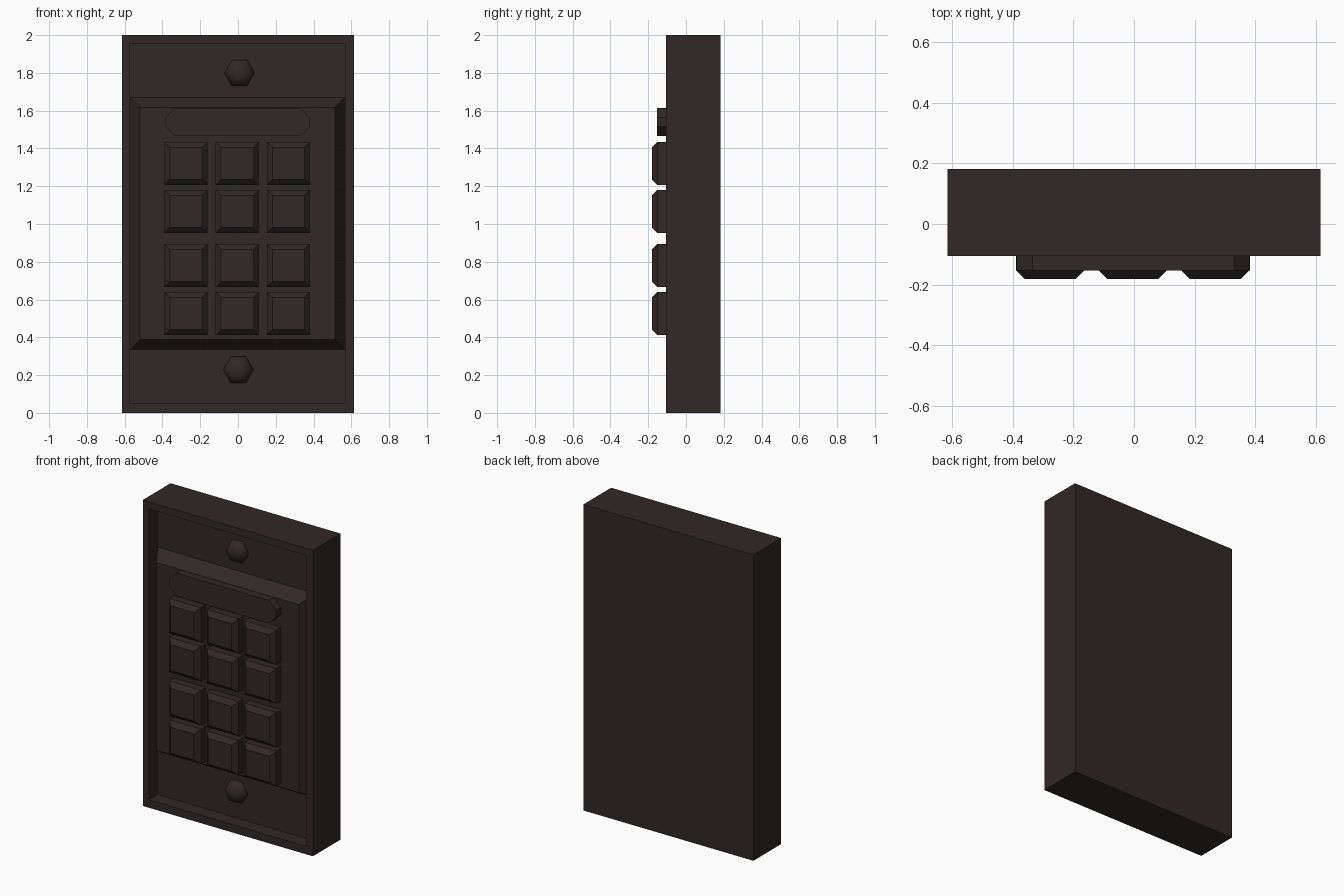
import bpy, bmesh, math
from mathutils import Matrix

if "Cube" in bpy.data.objects:
    bpy.data.objects.remove(bpy.data.objects["Cube"])

mat = bpy.data.materials.new("dark brown")
mat.diffuse_color = (0.031, 0.021, 0.020, 1)
mat.use_nodes = True
mat.node_tree.nodes["Principled BSDF"].inputs["Base Color"].default_value = mat.diffuse_color


def finish(name, bm):
    bmesh.ops.recalc_face_normals(bm, faces=bm.faces)
    me = bpy.data.meshes.new(name)
    bm.to_mesh(me)
    bm.free()
    me.materials.append(mat)
    ob = bpy.data.objects.new(name, me)
    bpy.context.collection.objects.link(ob)
    return ob


def loft(name, rings, cap_back=True):
    """Join outlines given as (y, [(x, z), ...]) from back to front."""
    bm = bmesh.new()
    loops = [[bm.verts.new((x, y, z)) for x, z in pts] for y, pts in rings]
    for a, b in zip(loops, loops[1:]):
        n = len(a)
        for i in range(n):
            bm.faces.new((a[i], a[(i + 1) % n], b[(i + 1) % n], b[i]))
    if cap_back:
        bm.faces.new(loops[0])
    bm.faces.new(loops[-1])
    return finish(name, bm)


def rect(x0, x1, z0, z1, inset=0.0):
    return [(x0 + inset, z0 + inset), (x1 - inset, z0 + inset),
            (x1 - inset, z1 - inset), (x0 + inset, z1 - inset)]


# Housing: box with a rim around a recessed front
outer = rect(-0.615, 0.615, 0, 2)
opening = rect(-0.571, 0.566, 0.052, 1.953)
loft("housing", [(0.182, outer), (-0.105, outer), (-0.105, opening), (-0.015, opening)])

# Raised keypad panel with sloping edges
base = rect(-0.571, 0.566, 0.335, 1.67)
loft("keypad_panel", [(-0.01, base), (-0.015, base),
                      (-0.103, rect(-0.571, 0.566, 0.335, 1.67, 0.053))])

# Display bar with clipped corners
x0, x1, z0, z1, c = -0.387, 0.382, 1.465, 1.615, 0.052
bar = [(x0 + c, z0), (x1 - c, z0), (x1, z0 + c), (x1, z1 - c),
       (x1 - c, z1), (x0 + c, z1), (x0, z1 - c), (x0, z0 + c)]
loft("display_bar", [(-0.09, bar), (-0.153, bar)])

# Twelve chamfered keys
h = 0.114
for r, z in enumerate((1.321, 1.067, 0.781, 0.527)):
    for k, x in enumerate((-0.276, -0.004, 0.268)):
        box = (x - h, x + h, z - h, z + h)
        loft(f"key_{r + 1}_{k + 1}", [(-0.09, rect(*box)), (-0.152, rect(*box)),
                                      (-0.181, rect(*box, 0.029))])

# Six-sided domed screws above and below the panel
for name, x, z in (("upper_screw", 0.008, 1.80), ("lower_screw", 0.002, 0.228)):
    bm = bmesh.new()
    bmesh.ops.create_uvsphere(bm, u_segments=6, v_segments=6, radius=0.08)
    bmesh.ops.transform(bm, verts=bm.verts, matrix=(
        Matrix.Translation((x, -0.015, z)) @ Matrix.Diagonal((1, 0.7, 1, 1))
        @ Matrix.Rotation(math.pi / 2, 4, 'X') @ Matrix.Rotation(math.pi / 6, 4, 'Z')))
    ob = finish(name, bm)
    for p in ob.data.polygons:
        p.use_smooth = True
